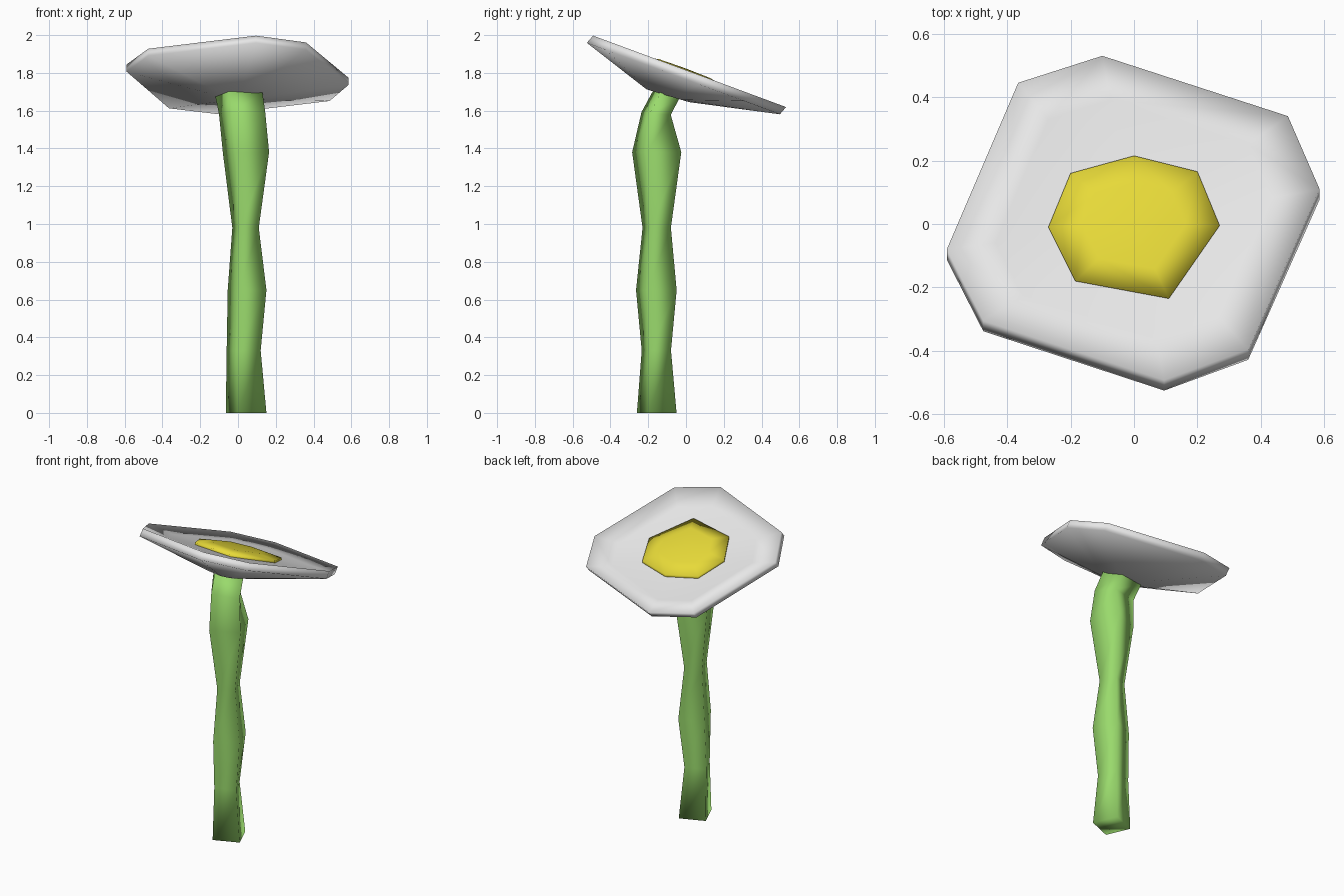
import bpy, bmesh, math

if "Cube" in bpy.data.objects:
    bpy.data.objects.remove(bpy.data.objects["Cube"])


def material(name, rgb):
    m = bpy.data.materials.new(name)
    m.diffuse_color = (*rgb, 1)
    m.use_nodes = True
    m.node_tree.nodes["Principled BSDF"].inputs["Base Color"].default_value = m.diffuse_color
    return m


WHITE = material("petal white", (0.8, 0.8, 0.8))
YELLOW = material("centre yellow", (0.80, 0.70, 0.04))
GREEN = material("stem green", (0.32, 0.70, 0.15))


def loft(name, rings, mat, start=None, end=None, smooth=True):
    """Skin a list of equal rings; close each end with a tip point or a flat cap."""
    bm = bmesh.new()
    loops = [[bm.verts.new(p) for p in ring] for ring in rings]
    n = len(loops[0])
    for a, b in zip(loops, loops[1:]):
        for i in range(n):
            j = (i + 1) % n
            bm.faces.new((a[i], a[j], b[j], b[i]))
    for loop, tip in ((loops[0], start), (loops[-1], end)):
        if tip is None:
            bm.faces.new(loop)
        else:
            t = bm.verts.new(tip)
            for i in range(n):
                bm.faces.new((loop[i], loop[(i + 1) % n], t))
    bmesh.ops.recalc_face_normals(bm, faces=bm.faces[:])
    for f in bm.faces:
        f.smooth = smooth
    me = bpy.data.meshes.new(name)
    bm.to_mesh(me)
    bm.free()
    me.materials.append(mat)
    ob = bpy.data.objects.new(name, me)
    bpy.context.collection.objects.link(ob)
    return ob


def tilt(x, y, depth=0.0):
    """Point on the sloping plane of the flower head, lowered by depth."""
    return (x, y, 1.815 - 0.37 * y - depth)


# Petal dish: shallow top, thin rim, conical underside
rim = [(-0.59, -0.08), (-0.365, 0.445), (-0.10, 0.53), (0.485, 0.34),
       (0.585, 0.11), (0.36, -0.395), (0.095, -0.492), (-0.475, -0.305)]
inner = [tilt(x * 0.74, y * 0.74, 0.028) for x, y in rim]
top = [tilt(x, y) for x, y in rim]
low = [(x, y - 0.033, z - 0.038) for x, y, z in top]
neck = [(x * 0.22, y * 0.22 - 0.1, 1.68 - 0.3 * y * 0.22) for x, y in rim]
loft("petal_dish", [inner, top, low, neck], WHITE, start=tilt(0, 0, 0.032))

# Yellow centre: low seven-sided dome
disc = [(-0.27, -0.01), (-0.20, 0.16), (0, 0.215), (0.20, 0.165),
        (0.27, -0.005), (0.11, -0.235), (-0.185, -0.18)]
loft("flower_centre",
     [[tilt(x, y, 0.04) for x, y in disc],
      [tilt(x, y, 0.015) for x, y in disc],
      [tilt(x * 0.6, y * 0.6, -0.005) for x, y in disc]],
     YELLOW, end=tilt(0, 0, -0.008))

# Stem: twisted square section; each row is z, centre x, centre y, width x, width y, slope
rows = [(0.00, 0.043, -0.155, 0.215, 0.21, 0),
        (0.33, 0.030, -0.157, 0.18, 0.155, 0),
        (0.65, 0.048, -0.157, 0.205, 0.215, 0),
        (0.98, 0.040, -0.155, 0.14, 0.15, 0),
        (1.38, 0.042, -0.155, 0.245, 0.26, 0),
        (1.585, 0.022, -0.158, 0.245, 0.155, -0.1),
        (1.685, 0.005, -0.105, 0.25, 0.135, -0.35)]
rings = []
for z, cx, cy, wx, wy, slope in rows:
    ring = []
    for k in range(4):
        a = math.radians(67.5 + 90 * k)
        dx, dy = wx / 1.848 * math.cos(a), wy / 1.848 * math.sin(a)
        ring.append((cx + dx, cy + dy, z + slope * dy))
    rings.append(ring)
loft("stem", rings, GREEN)
